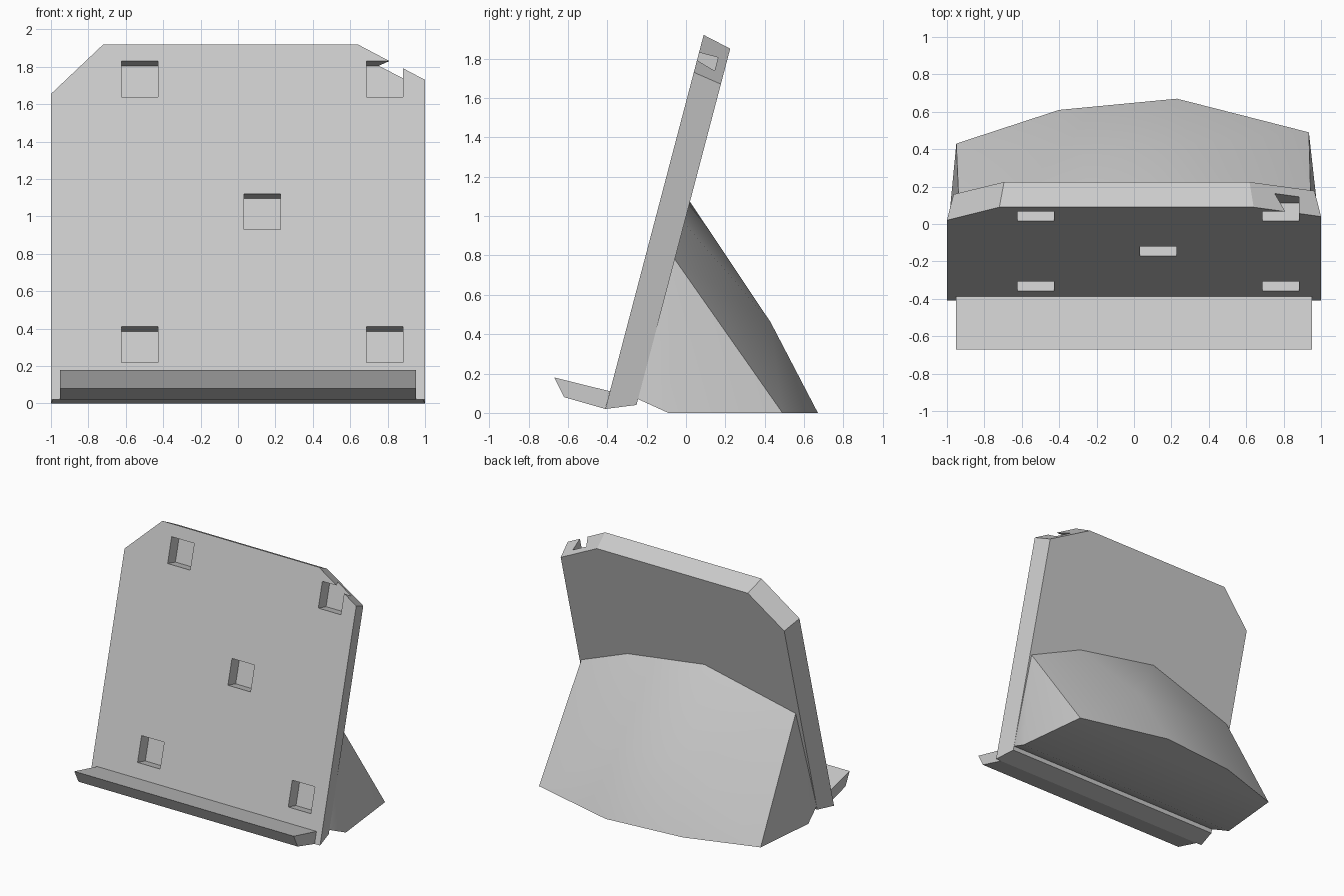
import bpy, bmesh, math
from mathutils import Matrix, Vector

if "Cube" in bpy.data.objects:
    bpy.data.objects.remove(bpy.data.objects["Cube"], do_unlink=True)

grey = bpy.data.materials.new("light grey")
grey.use_nodes = True
grey.diffuse_color = (0.6, 0.6, 0.6, 1)
grey.node_tree.nodes["Principled BSDF"].inputs["Base Color"].default_value = (0.6, 0.6, 0.6, 1)

LEAN = 0.263  # backward lean of the panel, y per unit z


def front_y(z):
    return -0.41 + LEAN * (z - 0.02)


def back_y(z):
    return -0.262 + LEAN * z


def make_object(name, bm):
    bmesh.ops.recalc_face_normals(bm, faces=bm.faces)
    mesh = bpy.data.meshes.new(name)
    bm.to_mesh(mesh)
    bm.free()
    mesh.materials.append(grey)
    obj = bpy.data.objects.new(name, mesh)
    bpy.context.collection.objects.link(obj)
    return obj


def loft(name, ring_a, ring_b):
    """Closed solid between two matching outlines."""
    bm = bmesh.new()
    a = [bm.verts.new(p) for p in ring_a]
    b = [bm.verts.new(p) for p in ring_b]
    bm.faces.new(a)
    bm.faces.new(b)
    for i in range(len(a)):
        j = (i + 1) % len(a)
        bm.faces.new((a[i], a[j], b[j], b[i]))
    return make_object(name, bm)


# Leaning panel with clipped top corners, slightly narrower at the back
front = [(-1, 0.02), (1, 0.02), (1, 1.73), (0.64, 1.92), (-0.72, 1.92), (-1, 1.655)]
back_z = [0.04, 0.04, 1.67, 1.85, 1.85, 1.60]
panel = loft("back_panel",
             [(x, front_y(z), z) for x, z in front],
             [(x * 0.965, back_y(z), z) for (x, _), z in zip(front, back_z)])

# Square pockets sunk into the front of the panel
bm = bmesh.new()
tilt = Matrix.Rotation(-math.atan(LEAN), 4, 'X')
for x, z in [(-0.525, 1.735), (0.785, 1.735), (0.13, 1.025), (-0.525, 0.315), (0.785, 0.315)]:
    place = Matrix.Translation((x, front_y(z), z)) @ tilt
    bmesh.ops.create_cube(bm, size=1, matrix=place @ Matrix.Diagonal((0.196, 0.2, 0.198, 1)))
cutter = make_object("pocket_cutter", bm)
cutter.hide_render = True
cut = panel.modifiers.new("pockets", 'BOOLEAN')
cut.operation = 'DIFFERENCE'
cut.solver = 'EXACT'
cut.object = cutter
bpy.context.view_layer.update()
panel_eval = panel.evaluated_get(bpy.context.evaluated_depsgraph_get())
cut_mesh = bpy.data.meshes.new_from_object(panel_eval)
panel.modifiers.clear()
panel.data = cut_mesh
bpy.data.objects.remove(cutter, do_unlink=True)

# Front ledge
profile = [(-0.67, 0.18), (-0.62, 0.08), (-0.41, 0.02), (-0.387, 0.11)]
loft("front_ledge", *[[(x, y, z) for y, z in profile] for x in (-0.953, 0.953)])

# Rear support: hull of the panel joint, the bulging back and the flat base
joint = [(0.95, 0.78), (0.515, 0.963), (-0.174, 1.073), (-0.93, 0.87), (-0.965, 0.07), (0.965, 0.07)]
points = [(x, back_y(z), z) for x, z in joint]
points += [(0.3, 0.43, 0.46), (-0.3, 0.405, 0.48)]
points += [(x, y, 0) for x, y in
           [(-1, -0.09), (-0.95, 0.43), (-0.4, 0.61), (0.23, 0.67), (0.935, 0.49), (1, -0.09)]]
bm = bmesh.new()
for p in points:
    bm.verts.new(p)
bmesh.ops.convex_hull(bm, input=bm.verts)
support = make_object("rear_support", bm)
bpy.ops.object.select_all(action='DESELECT')
support.select_set(True)
bpy.context.view_layer.objects.active = support
bpy.ops.object.shade_smooth_by_angle(angle=math.radians(35))
